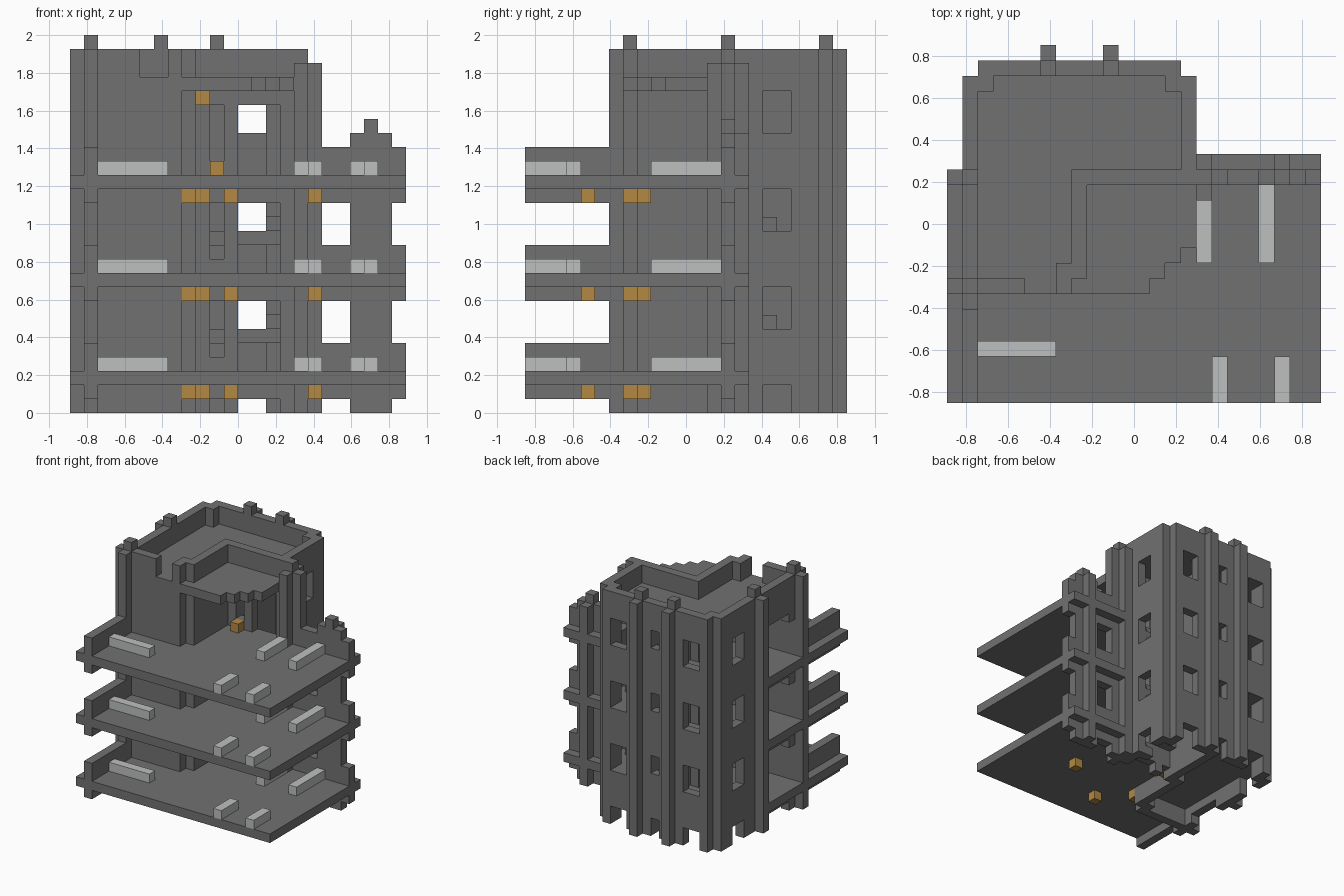
import bpy
import bmesh
from mathutils import Vector

if "Cube" in bpy.data.objects:
    bpy.data.objects.remove(bpy.data.objects["Cube"])

U = 2 / 27                          # block size
ORIGIN = Vector((-12, -11.5, 0))    # grid corner, in blocks
FLOORS = (2, 9, 16)                 # slab layers
LEVELS = (-5,) + FLOORS             # includes the storey cut off by the ground
ROOF, TOP = 23, 26


def material(name, rgb):
    m = bpy.data.materials.new(name)
    m.use_nodes = True
    m.diffuse_color = (*rgb, 1)
    m.node_tree.nodes["Principled BSDF"].inputs["Base Color"].default_value = (*rgb, 1)
    return m


CONCRETE = material("grey concrete", (0.165, 0.165, 0.165))
PALE = material("pale bench", (0.51, 0.53, 0.52))
AMBER = material("amber lamp", (0.45, 0.25, 0.055))


def cells(boxes):
    return {(i, j, k) for a, b, c, d, e, f in boxes
            for i in range(a, b) for j in range(c, d) for k in range(max(e, 0), f)}


def part(name, mat, boxes, holes=()):
    """Union of block boxes (x0, x1, y0, y1, z0, z1) minus holes, outer faces only."""
    solid = cells(boxes) - cells(holes)
    bm = bmesh.new()
    for c in solid:
        for axis in range(3):
            for side in (0, 1):
                n = list(c)
                n[axis] += 2 * side - 1
                if tuple(n) in solid:
                    continue
                u, v = (axis + 1) % 3, (axis + 2) % 3
                loop = [(0, 0), (1, 0), (1, 1), (0, 1)]
                verts = []
                for du, dv in (loop if side else reversed(loop)):
                    p = Vector(c)
                    p[axis] += side
                    p[u] += du
                    p[v] += dv
                    verts.append(bm.verts.new((p + ORIGIN) * U))
                bm.faces.new(verts)
    bmesh.ops.remove_doubles(bm, verts=bm.verts, dist=U / 10)
    mesh = bpy.data.meshes.new(name)
    bm.to_mesh(mesh)
    bm.free()
    mesh.materials.append(mat)
    ob = bpy.data.objects.new(name, mesh)
    bpy.context.collection.objects.link(ob)
    return ob


# Outer walls with parapet, windows and the side loggias
walls = [
    (1, 2, 7, 21, 0, TOP), (2, 3, 20, 21, 0, TOP),       # right side wall
    (2, 15, 21, 22, 0, TOP), (14, 15, 20, 21, 0, TOP),   # back wall
    (15, 16, 14, 21, 0, TOP),                            # left side wall
    (2, 8, 7, 8, 0, TOP), (7, 8, 8, 9, 0, TOP),          # front room wall
    (8, 9, 8, 15, 0, TOP), (9, 15, 14, 15, 0, TOP),      # porch walls
]
openings = [(5, 7, 7, 8, ROOF + 1, TOP)]                 # parapet notch
for s in LEVELS:
    w0, w1 = s + 4, s + 7
    for x0, x1 in ((3, 5), (12, 14)):
        openings.append((x0, x1, 21, 22, w0, w1))        # back windows
    openings.append((8, 9, 21, 22, w0 + 1, w1))          # small back window
    for x in (1, 15):
        openings.append((x, x + 1, 17, 19, w0, w1))      # side windows
    openings += [(1, 2, 8, 14, s + 1, s + 5),            # loggia
                 (1, 2, 9, 13, s + 5, s + 6),
                 (10, 11, 14, 15, s + 2, s + 6),         # slit beside the door
                 (12, 15, 14, 15, s + 1, s + 6)]         # stair hall entrance
part("tower_walls", CONCRETE, walls, openings)
part("inner_partition", CONCRETE, [(9, 10, 15, 21, 0, ROOF)])

# Roof and stepped porch canopy
part("tower_roof", CONCRETE, [(2, 15, 15, 21, ROOF, ROOF + 1), (2, 8, 8, 15, ROOF, ROOF + 1)])
part("porch_canopy", CONCRETE,
     [(8, 13, 7, 8, ROOF, ROOF + 1), (9, 14, 8, 9, ROOF, ROOF + 1),
      (9, 15, 9, 10, ROOF, ROOF + 1), (9, 16, 10, 14, ROOF, ROOF + 1)])

# Pillars: a core topped by a raised cap, with lower arms around it
pillars = {
    "front_right_pillar": (1, 7, TOP, ((-1, 0), (0, -1))),
    "side_right_pillar": (1, 14, TOP, ((-1, 0),)),
    "back_right_pillar": (6, 21, TOP, ((0, 1),)),
    "back_left_pillar": (10, 21, TOP, ((0, 1),)),
    "porch_pillar": (16, 14, TOP - 1, ((0, -1), (1, 0), (0, 1))),
    "terrace_pillar": (21, 14, 20, ((-1, 0), (1, 0), (0, 1))),
}
for name, (x, y, h, arms) in pillars.items():
    boxes = [(x, x + 1, y, y + 1, 0, h + 1)]
    boxes += [(x + a, x + a + 1, y + b, y + b + 1, 0, h) for a, b in arms]
    part(name, CONCRETE, boxes)

for n, s in enumerate(FLOORS, 1):
    # Slab with its overhanging rims
    part(f"floor_slab_{n}", CONCRETE,
         [(0, 24, 0, 14, s, s + 1), (0, 9, 14, 15, s, s + 1),
          (16, 24, 14, 16, s, s + 1), (2, 9, 15, 21, s, s + 1)])
    # Railings, each with a beam below the slab
    part(f"right_railing_{n}", CONCRETE, [(1, 2, 0, 6, s - 1, s + 3)])
    part(f"back_railing_{n}", CONCRETE, [(17, 24, 14, 15, s - 1, s + 3)])
    # Benches
    benches = [(2, 7, 3, 4), (16, 17, 9, 13), (20, 21, 9, 14), (17, 18, 0, 3), (21, 22, 0, 3)]
    for m, b in enumerate(benches, 1):
        part(f"bench_{n}_{m}", PALE, [(*b, s + 1, s + 2)])
    # Ceiling lamps
    for m, (x, y) in enumerate(((8, 7), (11, 4), (17, 8), (9, 13)), 1):
        part(f"ceiling_lamp_{n}_{m}", AMBER, [(x, x + 1, y, y + 1, s - 1, s)])
    # Stairs rising to this slab: lower flight, landing, upper flight
    base = s - 7
    steps = [(10, 15, 18, 21, base + 3, base + 4)]
    for t in range(3):
        steps.append((10, 12, 15 + t, 16 + t, base + 1 + t, base + 2 + t))
        steps.append((14, 15, 17 - t, 18 - t, base + 4 + t, base + 5 + t))
    part(f"stairs_{n}", CONCRETE, steps)

# Top floor lamps
part("canopy_lamp", AMBER, [(9, 10, 13, 14, ROOF - 1, ROOF)])
part("porch_floor_lamp", AMBER, [(10, 11, 13, 14, 17, 18)])
